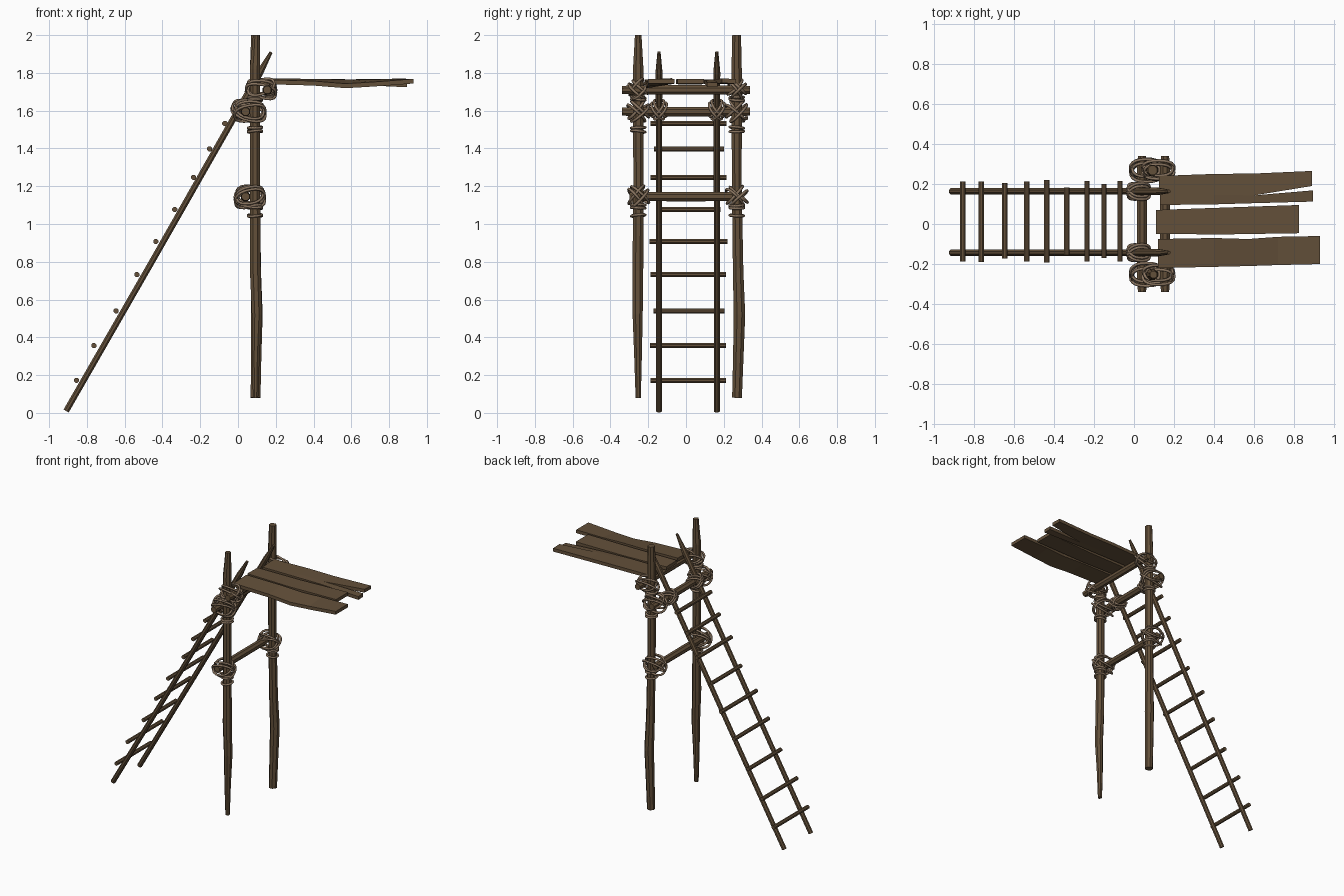
import bpy, math, random
from mathutils import Vector as V

if "Cube" in bpy.data.objects:
    bpy.data.objects.remove(bpy.data.objects["Cube"])

random.seed(4)

def material(name, col):
    m = bpy.data.materials.new(name)
    m.diffuse_color = (*col, 1)
    m.use_nodes = True
    m.node_tree.nodes["Principled BSDF"].inputs["Base Color"].default_value = m.diffuse_color
    return m

WOOD = material("wood", (0.125, 0.08, 0.042))
ROPE = material("rope", (0.25, 0.175, 0.115))

def make(name, verts, faces, mat, smooth=False):
    me = bpy.data.meshes.new(name)
    me.from_pydata(verts, [], faces)
    me.materials.append(mat)
    me.polygons.foreach_set("use_smooth", [smooth] * len(faces))
    ob = bpy.data.objects.new(name, me)
    bpy.context.collection.objects.link(ob)
    return ob

def tube(name, pts, radii, ref, sides=8, closed=False, mat=WOOD, smooth=False):
    """Round bar along a path; ref is a direction across the path."""
    pts = [V(p) for p in pts]
    n = len(pts)
    verts, faces = [], []
    for i, p in enumerate(pts):
        a = pts[i - 1] if closed or i else p
        b = pts[(i + 1) % n] if closed or i < n - 1 else p
        t = (b - a).normalized()
        u = t.cross(V(ref)).normalized()
        w = t.cross(u)
        for k in range(sides):
            g = 2 * math.pi * (k + 0.5) / sides
            verts.append(p + radii[i] * (math.cos(g) * u + math.sin(g) * w))
    for i in range(n if closed else n - 1):
        j = (i + 1) % n
        for k in range(sides):
            l = (k + 1) % sides
            faces.append((i * sides + k, i * sides + l, j * sides + l, j * sides + k))
    if not closed:
        faces.append(tuple(reversed(range(sides))))
        faces.append(tuple(range((n - 1) * sides, n * sides)))
    return make(name, verts, faces, mat, smooth)

def loop(name, c, u, v, a, b, power=0.85, r=0.0075):
    """One turn of rope: rounded ring in the plane of u and v."""
    c, u, v = V(c), V(u).normalized(), V(v).normalized()
    pts = []
    for k in range(20):
        g = 2 * math.pi * k / 20
        cs, sn = math.cos(g), math.sin(g)
        pts.append(c + u * a * math.copysign(abs(cs) ** power, cs)
                   + v * b * math.copysign(abs(sn) ** power, sn))
    tube(name, pts, [r] * 20, u.cross(v), 6, True, ROPE, True)

# upright posts, slightly crooked and tapered: (x, y, z, radius)
posts = {
    "front_post": [(.093, -.253, .08, .015), (.094, -.254, .3, .022), (.1, -.256, .52, .029),
                   (.092, -.255, .75, .031), (.09, -.252, 1.2, .029), (.09, -.253, 1.82, .03),
                   (.095, -.253, 1.93, .023), (.097, -.253, 2, .019)],
    "back_post": [(.093, .27, .08, .028), (.096, .277, .3, .03), (.1, .283, .52, .033),
                  (.094, .276, .75, .03), (.09, .269, 1.2, .028), (.09, .268, 1.8, .03),
                  (.093, .268, 2, .025)],
}
for name, rows in posts.items():
    tube(name, [p[:3] for p in rows], [p[3] for p in rows], (1, 0, 0))

# cross beams between the posts
for name, x, z, h in (("deck_beam", .155, 1.71, .34), ("ladder_beam", .04, 1.595, .34),
                      ("lower_beam", .04, 1.145, .30)):
    ys = (-h, -h + .05, 0, h - .05, h)
    tube(name, [(x, y, z) for y in ys], (.022, .026, .027, .026, .022), (0, 0, 1))

# ladder rails, leaning with pointed tops
for name, y in (("ladder_rail_front", -.143), ("ladder_rail_back", .163)):
    rows = [(-.91, .01, .017), (-.45, .81, .017), (0, 1.6, .018), (.115, 1.8, .02), (.175, 1.91, .009)]
    tube(name, [(x, y, z) for x, z, r in rows], [r[2] for r in rows], (0, 1, 0))

# ladder rungs: (x, z, y start, y end)
rungs = [(-.855, .172, -.187, .213), (-.763, .356, -.19, .213), (-.645, .54, -.172, .205),
         (-.535, .732, -.188, .213), (-.435, .907, -.192, .22), (-.335, 1.077, -.155, .183),
         (-.235, 1.247, -.187, .214), (-.15, 1.398, -.17, .2), (-.07, 1.533, -.187, .214)]
for i, (x, z, a, b) in enumerate(rungs):
    tube(f"rung_{i + 1}", [(x, a, z), (x, b, z)], (.0145, .0145), (0, 0, 1))

def plank(name, rows, t=.024):
    """Board from stations (x, y low, y high, top z low, top z high)."""
    verts, faces = [], []
    for x, a, b, za, zb in rows:
        verts += [(x, a, za - t), (x, b, zb - t), (x, b, zb), (x, a, za)]
    for i in range(len(rows) - 1):
        for k in range(4):
            l = (k + 1) % 4
            faces.append((4 * i + k, 4 * i + 4 + k, 4 * i + 4 + l, 4 * i + l))
    e = 4 * (len(rows) - 1)
    faces += [(0, 1, 2, 3), (e + 3, e + 2, e + 1, e)]
    make(name, verts, faces, WOOD)

# deck boards; the back one is split at its outer end
plank("deck_plank_front", [(.12, -.22, -.075, 1.765, 1.772), (.4, -.214, -.07, 1.757, 1.768),
                           (.57, -.21, -.075, 1.743, 1.765), (.72, -.205, -.064, 1.752, 1.766),
                           (.93, -.2, -.06, 1.768, 1.768)])
plank("deck_plank_middle", [(.11, -.05, .07, 1.768, 1.766), (.45, -.052, .082, 1.764, 1.762),
                            (.825, -.046, .095, 1.768, 1.768)])
plank("deck_plank_back", [(.125, .145, .24, 1.766, 1.766), (.4, .145, .25, 1.766, 1.768),
                          (.6, .143, .252, 1.766, 1.766), (.89, .19, .265, 1.77, 1.768)])
plank("deck_plank_splinter", [(.13, .095, .145, 1.766, 1.766), (.4, .098, .145, 1.765, 1.766),
                              (.6, .104, .143, 1.762, 1.766), (.895, .112, .168, 1.748, 1.75)])

# rope lashings where beams meet posts: crossed diagonal turns
joints = [("deck", .122, 1.715, .08, .052), ("upper", .063, 1.597, .083, .062),
          ("lower", .063, 1.145, .08, .062)]
for side, y in (("front", -.253), ("back", .269)):
    for jn, x, z, a, b in joints:
        for s in (-1, 1):
            for n in range(2):
                d = (n - .5) * .02
                tilt = random.uniform(-.3, .3)
                loop(f"{jn}_lashing_{side}", (x, y - s * d, z + d), (1, 0, tilt),
                     (0, s, 1 + random.uniform(-.2, .2)), a - .008 * n, b)
    # rope collars around the posts
    for z in (1.49, 1.51, 1.658, 1.67, 1.045, 1.085, 1.1):
        loop(f"collar_{side}", (.09, y, z), (1, 0, random.uniform(-.12, .12)),
             (0, 1, random.uniform(-.12, .12)), .037, .037, 1)

# rope lashings holding the ladder rails to the beam
for side, y in (("front", -.143), ("back", .163)):
    for s in (-1, 1):
        for n in range(2):
            d = (n - .5) * .014
            loop(f"rail_lashing_{side}", (.022, y - s * d, 1.605 + d), (1, 0, -.5),
                 (.4, s * .8, .8), .058 - .005 * n, .05)
